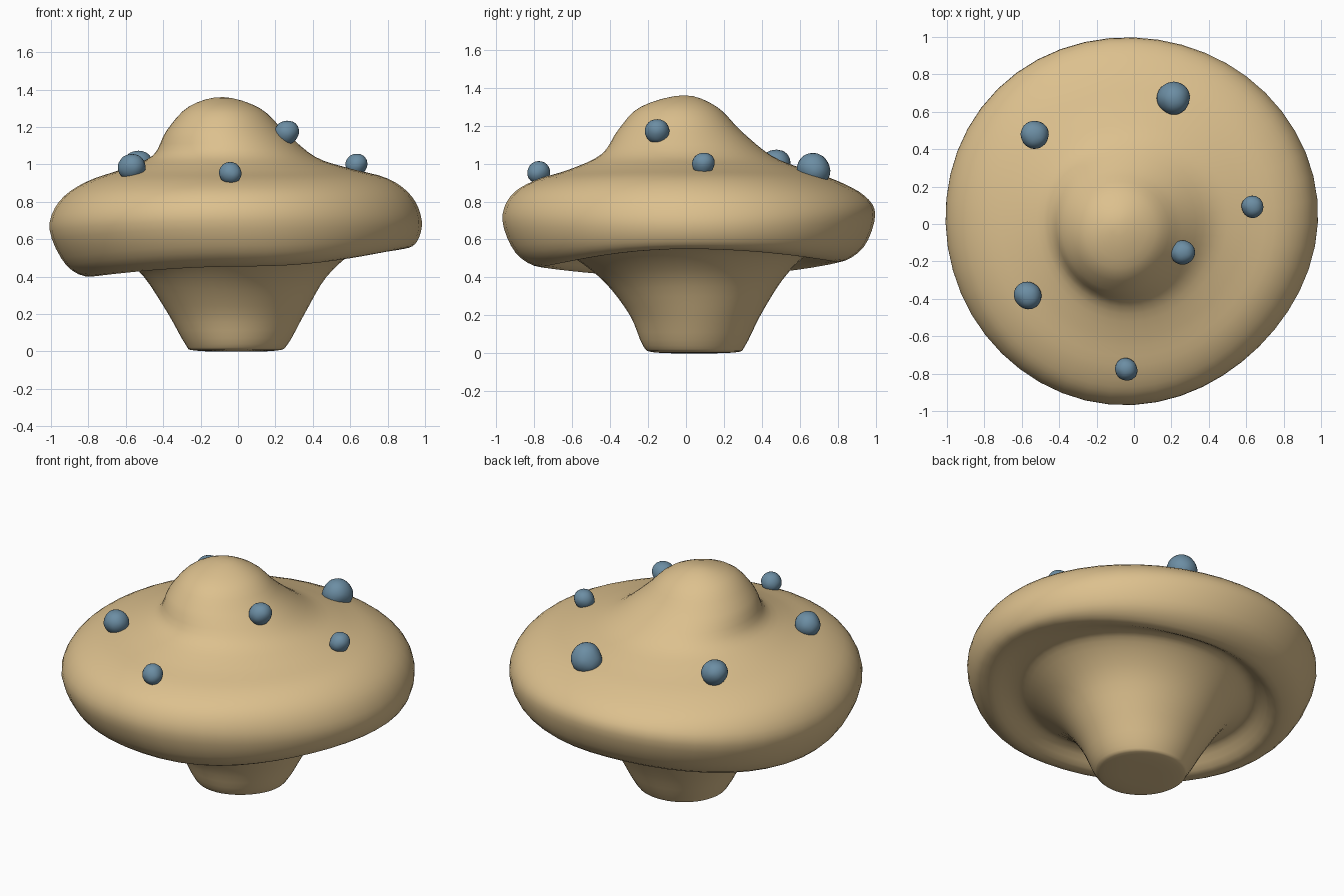
import bpy, bmesh, random
from math import cos, sin, pi, radians
from mathutils import Vector

if "Cube" in bpy.data.objects:
    bpy.data.objects.remove(bpy.data.objects["Cube"])

random.seed(4)


def material(name, rgb):
    m = bpy.data.materials.new(name)
    m.diffuse_color = (*rgb, 1)
    m.use_nodes = True
    m.node_tree.nodes["Principled BSDF"].inputs["Base Color"].default_value = m.diffuse_color
    return m


def finish(bm, name, mat):
    bmesh.ops.recalc_face_normals(bm, faces=bm.faces)
    me = bpy.data.meshes.new(name)
    bm.to_mesh(me)
    bm.free()
    me.materials.append(mat)
    for p in me.polygons:
        p.use_smooth = True
    ob = bpy.data.objects.new(name, me)
    bpy.context.collection.objects.link(ob)
    return ob


# Cross-sections from foot to crown: x left/right, y front/back, z left/right/front/back
RINGS = [
    (0, 0, .04, .04, 0, 0, 0, 0),
    (-.23, .21, -.17, .26, .005, .005, .005, .005),
    (-.28, .27, -.23, .31, .04, .04, .04, .04),
    (-.37, .36, -.30, .39, .20, .20, .20, .20),
    (-.50, .48, -.43, .50, .40, .40, .37, .38),
    (-.60, .64, -.58, .61, .48, .54, .49, .50),
    (-.67, .74, -.66, .69, .48, .56, .51, .53),
    (-.78, .90, -.78, .80, .40, .55, .455, .48),
    (-.91, .97, -.91, .93, .46, .59, .53, .56),
    (-1.0, .995, -.98, .99, .65, .70, .70, .73),
    (-.95, .94, -.935, .935, .80, .83, .83, .83),
    (-.81, .81, -.81, .79, .905, .925, .91, .91),
    (-.60, .60, -.62, .62, .98, .98, .97, .97),
    (-.45, .42, -.45, .45, 1.05, 1.04, 1.05, 1.04),
    (-.38, .26, -.36, .29, 1.18, 1.17, 1.18, 1.17),
    (-.26, .12, -.24, .16, 1.31, 1.30, 1.30, 1.30),
    (-.08, -.08, -.01, -.01, 1.36, 1.36, 1.36, 1.36),
]
SIDES, STEPS = 48, 4


def mirrored(r):
    # ghost section past a pole so the surface closes smoothly
    return (r[1], r[0], r[3], r[2], r[5], r[4], r[7], r[6])


def spline(a, b, c, d, t):
    return [.5 * (2*q + (r - p)*t + (2*p - 5*q + 4*r - s)*t*t + (3*q - p - 3*r + s)*t**3)
            for p, q, r, s in zip(a, b, c, d)]


def ring_point(r, a):
    c, s = cos(a), sin(a)
    # flattened front-right side, fuller back-left side
    k = 1 - .05*max(0, cos(a + pi/4))**4 + .03*max(0, cos(a - 3*pi/4))**4
    x = (r[0] + r[1])/2 + k*c*(r[1] - r[0])/2
    y = (r[2] + r[3])/2 + k*s*(r[3] - r[2])/2
    z = c*c*(r[5] if c > 0 else r[4]) + s*s*(r[7] if s > 0 else r[6])
    return Vector((x, y, max(0, z)))


# Mushroom body: one continuous skin for stem, gill groove, cap and crown
ctrl = [mirrored(RINGS[1])] + RINGS + [mirrored(RINGS[-2])]
sections = [spline(*ctrl[i:i + 4], j/STEPS)
            for i in range(len(RINGS) - 1) for j in range(STEPS)][1:]
bm = bmesh.new()
loops = [[bm.verts.new(ring_point(r, 2*pi*k/SIDES)) for k in range(SIDES)] for r in sections]
foot = bm.verts.new((0, .04, 0))
crown = bm.verts.new((-.08, -.01, 1.36))
for k in range(SIDES):
    n = (k + 1) % SIDES
    for lo, hi in zip(loops, loops[1:]):
        bm.faces.new((lo[k], lo[n], hi[n], hi[k]))
    bm.faces.new((foot, loops[0][n], loops[0][k]))
    bm.faces.new((crown, loops[-1][k], loops[-1][n]))
finish(bm, "mushroom_body", material("tan", (.72, .53, .27)))

# Pebble-like spots on the cap: x, y, z, radius
blue = material("slate_blue", (.15, .27, .37))
SPOTS = [(-.53, .48, 1.0, .085), (.21, .67, .965, .097), (.635, .09, 1.0, .066),
         (.26, -.15, 1.175, .072), (-.57, -.38, .985, .083), (-.04, -.78, .955, .068)]
for i, (x, y, z, rad) in enumerate(SPOTS):
    bm = bmesh.new()
    bmesh.ops.create_icosphere(bm, subdivisions=1, radius=rad*1.2)
    for v in bm.verts:
        v.co = v.co * random.uniform(.88, 1.12) + Vector((x, y, z))
    ob = finish(bm, f"cap_spot_{i + 1}", blue)
    sub = ob.modifiers.new("round", 'SUBSURF')
    sub.levels = sub.render_levels = 2
